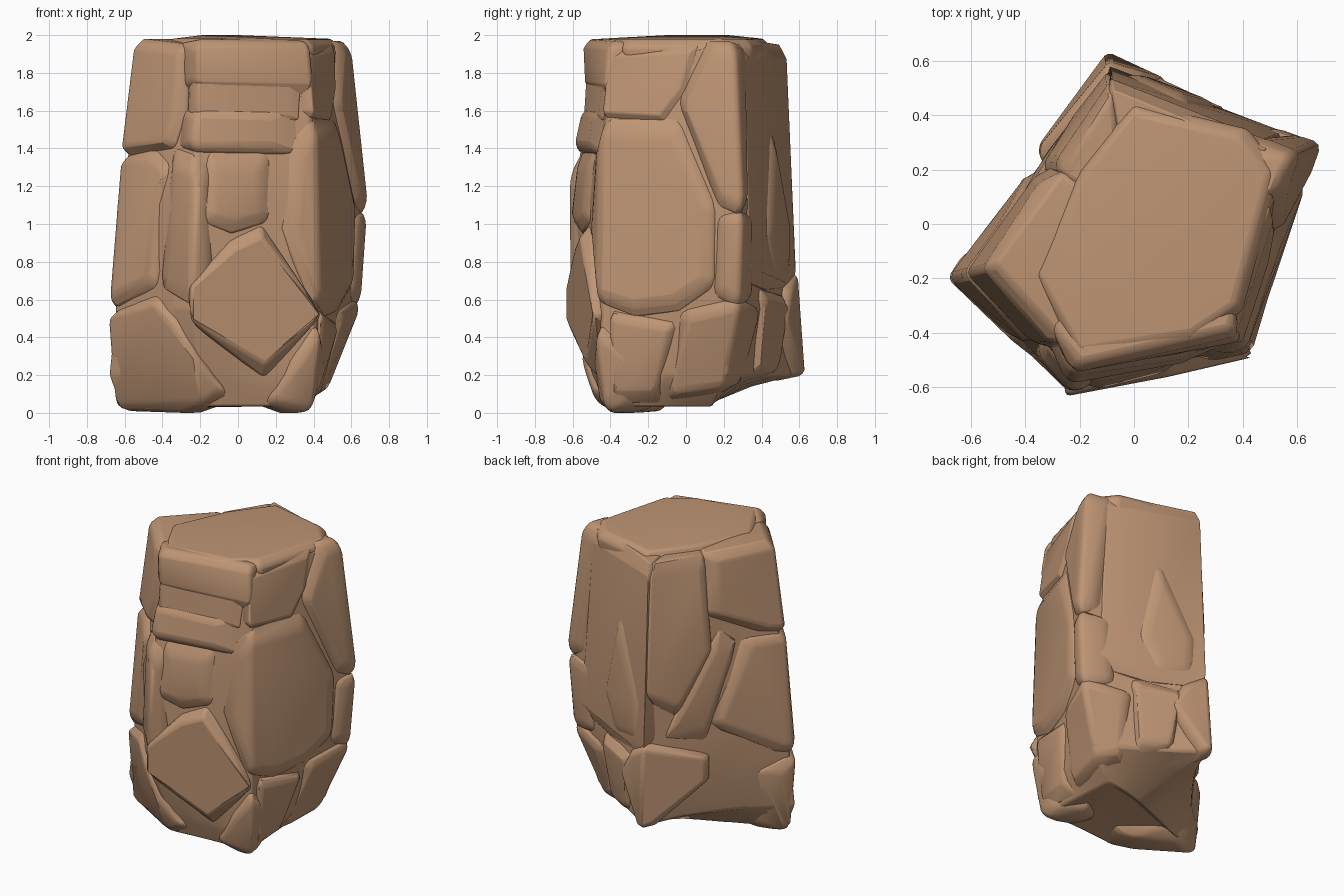
import bpy, bmesh, math
from mathutils import Vector

if "Cube" in bpy.data.objects:
    bpy.data.objects.remove(bpy.data.objects["Cube"], do_unlink=True)

rock = bpy.data.materials.new("tan_rock")
rock.use_nodes = True
tan = (0.515, 0.300, 0.175, 1)
rock.diffuse_color = tan
rock.node_tree.nodes["Principled BSDF"].inputs["Base Color"].default_value = tan
rock.node_tree.nodes["Principled BSDF"].inputs["Roughness"].default_value = 0.9

# Five-cornered pillar: corner positions and how far each reaches at each height
CORNERS = [(-.72, -.21), (-.25, -.635), (.435, -.475), (.685, .295), (-.1, .645)]
HEIGHTS = [.03, .14, .2, .55, .75, 1.1, 1.4, 1.65, 1.93]
REACH = [
    [.90, .97, 1.0, .95, .97, .94, .85, .83, .76],
    [.74, .80, .84, 1.0, .95, 1.02, .93, .84, .86],
    [.90, .99, 1.0, 1.0, 1.0, 1.0, .97, .93, .87],
    [.52, .71, .79, .95, .99, 1.01, .97, .93, .88],
    [.15, .60, .97, .98, .90, .89, .88, .86, .82],
]


def corner(k, z):
    k %= 5
    z = min(max(z, HEIGHTS[0]), HEIGHTS[-1])
    for i in range(len(HEIGHTS) - 1):
        if z <= HEIGHTS[i + 1]:
            f = (z - HEIGHTS[i]) / (HEIGHTS[i + 1] - HEIGHTS[i])
            r = REACH[k][i] * (1 - f) + REACH[k][i + 1] * f
            break
    return Vector((CORNERS[k][0] * r, CORNERS[k][1] * r, 0))


def surf(s, z, push=0.0):
    """Point on the pillar wall; s runs round the corners, push is outward."""
    k = math.floor(s)
    p = corner(k, z).lerp(corner(k + 1, z), s - k)
    if 4.1 < s % 5 < 4.8 and z < .45:
        p *= .88
    p += p.normalized() * push
    p.z = z
    return p


def finish(name, bm, width):
    bmesh.ops.recalc_face_normals(bm, faces=bm.faces)
    mesh = bpy.data.meshes.new(name)
    bm.to_mesh(mesh)
    bm.free()
    mesh.materials.append(rock)
    ob = bpy.data.objects.new(name, mesh)
    bpy.context.collection.objects.link(ob)
    bev = ob.modifiers.new("worn_edges", "BEVEL")
    bev.width = width
    bev.segments = 2
    bev.limit_method = "ANGLE"
    bev.angle_limit = math.radians(18)
    bpy.ops.object.select_all(action="DESELECT")
    ob.select_set(True)
    bpy.context.view_layer.objects.active = ob
    bpy.ops.object.shade_smooth_by_angle(angle=math.radians(32))


def hull(name, points, width=.03):
    bm = bmesh.new()
    for p in points:
        bm.verts.new(p)
    res = bmesh.ops.convex_hull(bm, input=bm.verts)
    junk = {g for g in res["geom_interior"] + res["geom_unused"]
            if isinstance(g, bmesh.types.BMVert)}
    bmesh.ops.delete(bm, geom=list(junk), context="VERTS")
    bmesh.ops.dissolve_limit(bm, angle_limit=math.radians(6),
                             verts=bm.verts, edges=bm.edges)
    finish(name, bm, width)


def stone(name, outline, out=.0, rim=.04, shrink=.8):
    """Chamfered slab on the wall, outlined by (s, z); corners stay on the corner."""
    ms = sum(s for s, z in outline) / len(outline)
    mz = sum(z for s, z in outline) / len(outline)
    points = []
    for s, z in outline:
        fs = s if s == int(s) else ms + (s - ms) * shrink
        points += [surf(s, z, -rim), surf(s, z, -.2),
                   surf(fs, mz + (z - mz) * shrink, out)]
    hull(name, points)


# Core, hollowed slightly underneath
bm = bmesh.new()
N = 20
rings = [[bm.verts.new(surf(5 * i / N, z, -.035)) for i in range(N)] for z in HEIGHTS]
for low, high in zip(rings, rings[1:]):
    for i in range(N):
        j = (i + 1) % N
        bm.faces.new((low[i], low[j], high[j], high[i]))
bm.faces.new(rings[-1])
middle = bm.verts.new((0, 0, .1))
for i in range(N):
    bm.faces.new((rings[0][i], rings[0][(i + 1) % N], middle))
finish("core", bm, .015)

# Cap
cap = [(-.38, -.2), (-.21, -.51), (.22, -.44), (.4, -.32), (.54, .2), (.42, .35), (0, .45), (-.2, .2)]
hull("cap", [(x * f, y * f, z) for x, y in cap
             for f, z in ((.94, 1.8), (1.0, 1.9), (1.0, 1.94), (.92, 1.98))]
     + [(x * .5, y * .5, 2.0) for x, y in cap], .015)

# Stones around the left corner
stone("left_foot", [(-.2, .06), (0, .01), (.7, .0), (1, .03), (1.25, .1), (1, .3), (.8, .5),
                    (.55, .63), (0, .54), (-.2, .45)], .0, .04, .85)
stone("left_middle_stone", [(-.58, .8), (-.1, .56), (0, .54), (.55, .66), (.66, 1.32),
                            (.4, 1.41), (0, 1.37), (-.28, 1.37)], .0, .04, .86)
stone("left_upper_stone", [(-.58, 1.55), (-.15, 1.38), (0, 1.36), (.7, 1.4), (.84, 1.6),
                           (.8, 1.95), (0, 1.98), (-.55, 1.95)], .01, .04, .85)

# Front stones
stone("front_left_column", [(.58, .66), (.9, .58), (1, .56), (1.15, .7), (1.15, 1.3), (1, 1.38),
                            (.66, 1.42)], .0, .035, .75)
stone("front_diamond", [(.9, .68), (1, .46), (1.56, .18), (2.0, .5), (1.96, .58),
                        (1.56, 1.0), (1.3, .92)], .02, .04, .82)
stone("front_middle_chip", [(1.05, 1.0), (1.3, .93), (1.65, 1.0), (1.66, 1.4), (1.05, 1.4)], -.005, .04, .6)
stone("front_ledge", [(.72, 1.4), (1, 1.37), (1.9, 1.36), (1.9, 1.62), (1, 1.64), (.72, 1.6)], .008, .04, .6)
stone("front_upper_chip", [(.82, 1.56), (1, 1.55), (1.9, 1.54), (1.95, 1.78), (1, 1.8), (.82, 1.78)], -.01, .035)
stone("front_brow", [(.65, 1.72), (1, 1.7), (2, 1.68), (2.12, 1.95), (2, 1.97), (1, 1.98), (.65, 1.96)], .0, .04, .65)
stone("front_right_foot", [(1.55, .05), (1.9, .0), (2, .0), (2.25, .03), (2.3, .3), (2, .48), (1.8, .3)], .0)

# Right side stones
stone("right_panel", [(1.7, .98), (1.9, .62), (2, .56), (2.25, .49), (2.6, .52), (2.87, .66), (2.86, 1.1),
                      (2.58, 1.58), (2, 1.58), (1.78, 1.45)], .0, .045, .82)
stone("right_upper_stone", [(1.9, 1.6), (2, 1.56), (2.45, 1.54), (2.64, 1.72), (2.72, 1.95), (2, 1.92)], -.012, .04)
stone("right_corner_column", [(2.55, 1.65), (2.85, 1.08), (3, 1.03), (3.15, 1.1),
                              (3.25, 1.95), (3, 1.97), (2.8, 1.97)], .005, .04, .85)
stone("right_corner_middle", [(2.82, .62), (3, .54), (3.25, .6), (3.25, 1.05), (3, 1.08), (2.84, 1.05)], .0, .035)
stone("right_lower_stone", [(2.05, .05), (2.5, .05), (2.58, .48), (2.3, .5), (2.05, .55)], .0, .035, .75)
stone("right_lower_corner", [(2.5, .06), (2.9, .1), (3, .1), (3.35, .14), (3.4, .56),
                             (3, .62), (2.58, .55)], .0, .04, .82)

# Back stones
stone("back_panel", [(3.1, .7), (3.5, .65), (4, .67), (4.06, .8), (4.06, 1.9), (4, 1.95),
                     (3.5, 1.97), (3.12, 1.95)], .0, .035, .88)
stone("back_leaf", [(3.45, .95), (3.6, .68), (3.92, .72), (3.95, 1.0), (3.62, 1.6)], .015, .02, .65)
stone("back_lower_stone", [(3.36, .16), (3.7, .2), (3.82, .62), (3.38, .66)], .0, .035, .75)
stone("back_spur", [(3.92, .2), (4, .17), (4.08, .2), (4.45, .46), (4.45, .62), (4.2, .66),
                    (4, .75), (3.82, .66), (3.68, .5)], .01, .02, .9)

# Left rear stones
stone("left_rear_upper_slab", [(4, 1.02), (4.22, .88), (4.5, 1.3), (4.48, 1.95), (4, 1.95)], .0, .04, .82)
stone("left_rear_slant", [(4.1, .76), (4.42, .7), (4.7, 1.35), (4.55, 1.45), (4.25, 1.0)], -.01, .035, .65)
